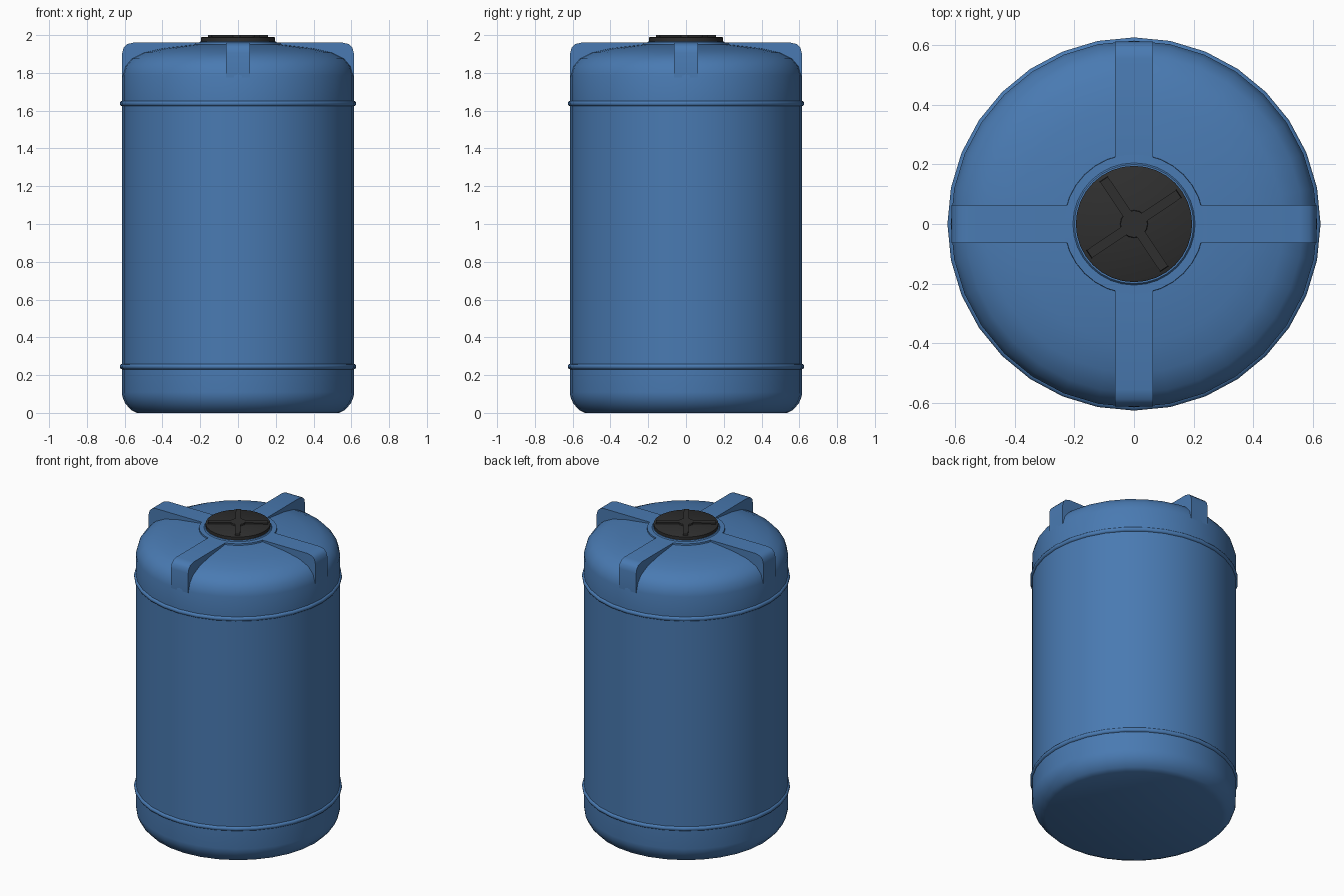
import bpy, bmesh, math
from mathutils import Matrix

if "Cube" in bpy.data.objects:
    bpy.data.objects.remove(bpy.data.objects["Cube"])


def material(name, col):
    m = bpy.data.materials.new(name)
    m.diffuse_color = (*col, 1)
    m.use_nodes = True
    m.node_tree.nodes["Principled BSDF"].inputs["Base Color"].default_value = m.diffuse_color
    return m


BLUE = material("blue plastic", (0.067, 0.195, 0.445))
BLACK = material("black plastic", (0.028, 0.028, 0.028))


def finish(name, bm, mat, angle=40):
    bmesh.ops.remove_doubles(bm, verts=bm.verts, dist=1e-5)
    bmesh.ops.recalc_face_normals(bm, faces=bm.faces)
    me = bpy.data.meshes.new(name)
    bm.to_mesh(me)
    bm.free()
    ob = bpy.data.objects.new(name, me)
    bpy.context.collection.objects.link(ob)
    me.materials.append(mat)
    bpy.ops.object.select_all(action='DESELECT')
    ob.select_set(True)
    bpy.context.view_layer.objects.active = ob
    bpy.ops.object.shade_smooth_by_angle(angle=math.radians(angle))
    return ob


def lathe(name, profile, mat, n=32, angle=40):
    bm = bmesh.new()
    rings = [[bm.verts.new((r * math.cos(math.tau * i / n), r * math.sin(math.tau * i / n), z))
              for i in range(n)] for r, z in profile]
    for a, b in zip(rings, rings[1:]):
        for i in range(n):
            j = (i + 1) % n
            bm.faces.new((a[i], a[j], b[j], b[i]))
    bm.faces.new(rings[0])
    bm.faces.new(rings[-1])
    return finish(name, bm, mat, angle)


def bar(name, profile, width, turn, mat):
    # radial profile (r, z) extruded sideways, then turned about z
    bm = bmesh.new()
    f = bm.faces.new([bm.verts.new((r, -width / 2, z)) for r, z in profile])
    new = bmesh.ops.extrude_face_region(bm, geom=[f])["geom"]
    bmesh.ops.translate(bm, vec=(0, width, 0),
                        verts=[v for v in new if isinstance(v, bmesh.types.BMVert)])
    bm.transform(Matrix.Rotation(math.radians(turn), 4, 'Z'))
    return finish(name, bm, mat)


def hoop(z):
    return [(0.615, z - 0.014), (0.622, z - 0.011), (0.626, z - 0.004),
            (0.626, z + 0.004), (0.622, z + 0.011), (0.615, z + 0.014)]


# tank shell with two hoops and domed shoulder
lathe("tank_body",
      [(0.535, 0), (0.565, 0.014), (0.597, 0.05), (0.612, 0.085), (0.615, 0.11)]
      + hoop(0.245) + hoop(1.638)
      + [(0.615, 1.785), (0.601, 1.835), (0.567, 1.875), (0.5, 1.908),
         (0.4, 1.93), (0.235, 1.95)], BLUE)

# raised collar round the opening
lathe("collar", [(0.236, 1.94), (0.234, 1.96), (0.205, 1.961), (0.2, 1.967)], BLUE)

# four shoulder ribs
rib = [(0.2, 1.96), (0.555, 1.96), (0.588, 1.952), (0.605, 1.935), (0.613, 1.905),
       (0.613, 1.775), (0.57, 1.85), (0.5, 1.895), (0.2, 1.935)]
for k in range(4):
    bar(f"shoulder_rib_{k + 1}", rib, 0.126, 90 * k, BLUE)

# screw lid with hub and cross ribs
lathe("lid", [(0.195, 1.963), (0.195, 1.987), (0.19, 1.99)], BLACK)
lathe("lid_hub", [(0.047, 1.985), (0.045, 2.0)], BLACK, 16)
for k in range(4):
    bar(f"lid_rib_{k + 1}", [(0.02, 1.985), (0.183, 1.985), (0.18, 1.9995), (0.02, 1.9995)],
        0.032, 34 + 90 * k, BLACK)
